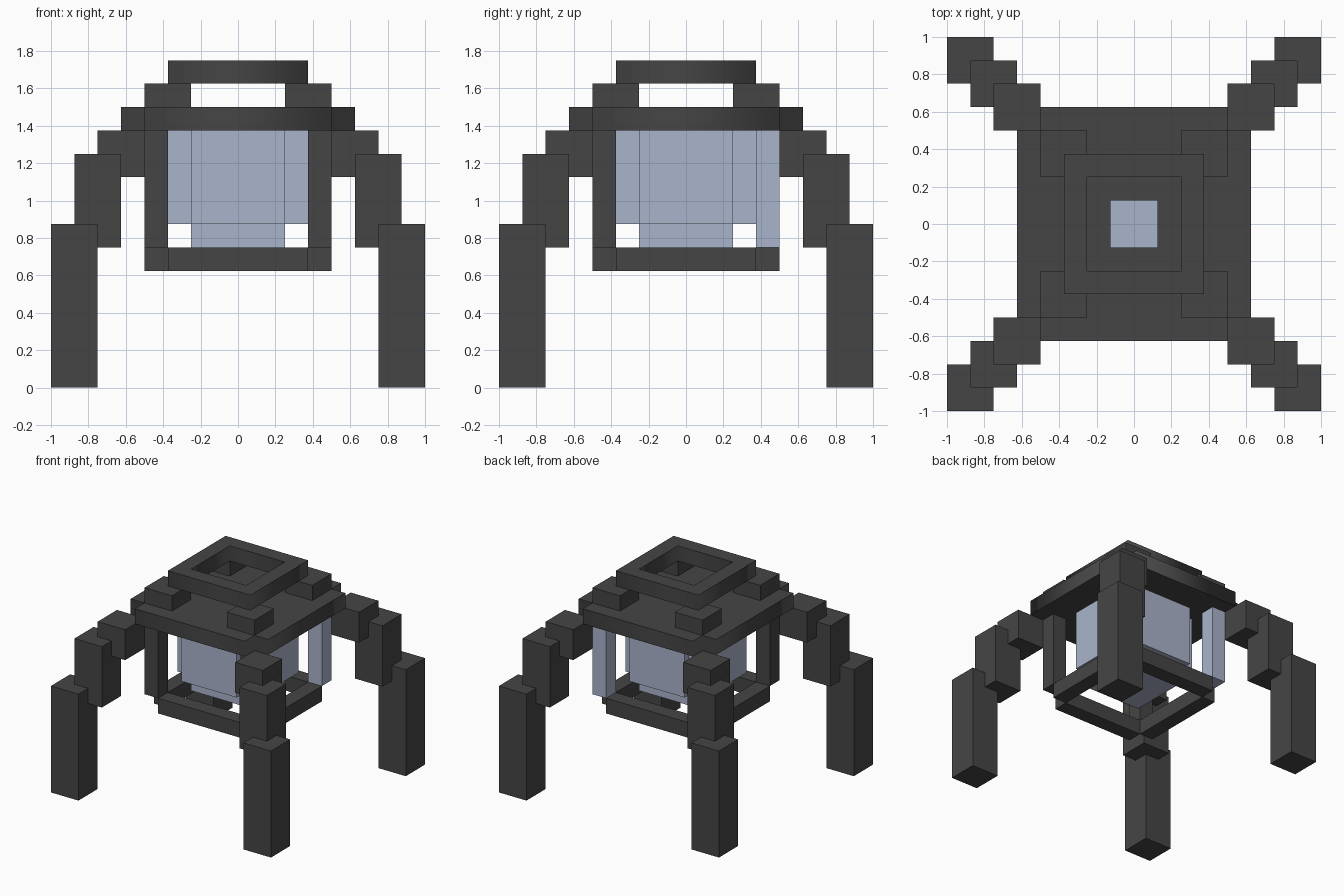
import bpy
import bmesh
from mathutils import Vector

cube = bpy.data.objects.get("Cube")
if cube:
    bpy.data.objects.remove(cube, do_unlink=True)

U = 0.125  # block size
CORNERS = {"front_left": (1, -1), "front_right": (-1, -1),
           "back_left": (1, 1), "back_right": (-1, 1)}


def material(name, rgb):
    m = bpy.data.materials.new(name)
    m.use_nodes = True
    m.diffuse_color = (*rgb, 1)
    m.node_tree.nodes["Principled BSDF"].inputs["Base Color"].default_value = (*rgb, 1)
    return m


charcoal = material("charcoal", (0.060, 0.060, 0.060))
pale_blue = material("pale_blue", (0.402, 0.456, 0.597))


def block(name, lo, hi, mat):
    """Box between two corners, given in block units."""
    lo, hi = Vector(lo) * U, Vector(hi) * U
    bm = bmesh.new()
    bmesh.ops.create_cube(bm, size=1)
    bmesh.ops.scale(bm, vec=hi - lo, verts=bm.verts)
    me = bpy.data.meshes.new(name)
    bm.to_mesh(me)
    bm.free()
    me.materials.append(mat)
    ob = bpy.data.objects.new(name, me)
    ob.location = (lo + hi) / 2
    bpy.context.collection.objects.link(ob)
    return ob


def corner_block(name, side, near, far, z0, z1, mat):
    """Square post between two distances from the centre, on one diagonal."""
    sx, sy = side
    xs, ys = sorted((sx * near, sx * far)), sorted((sy * near, sy * far))
    return block(name, (xs[0], ys[0], z0), (xs[1], ys[1], z1), mat)


def four_sides(name, half, near, far, z0, z1, mat):
    """One bar on each of the four sides."""
    block("front_" + name, (-half, -far, z0), (half, -near, z1), mat)
    block("back_" + name, (-half, near, z0), (half, far, z1), mat)
    block("left_" + name, (near, -half, z0), (far, half, z1), mat)
    block("right_" + name, (-far, -half, z0), (-near, half, z1), mat)


def plate(name, outlines, z0, z1, mat):
    """Flat plate from an outer outline and a hole outline."""
    cu = bpy.data.curves.new(name, "CURVE")
    cu.dimensions = "2D"
    cu.fill_mode = "BOTH"
    cu.extrude = (z1 - z0) * U / 2
    for pts in outlines:
        sp = cu.splines.new("POLY")
        sp.points.add(len(pts) - 1)
        for p, (x, y) in zip(sp.points, pts):
            p.co = (x * U, y * U, 0, 1)
        sp.use_cyclic_u = True
    cu.materials.append(mat)
    ob = bpy.data.objects.new(name, cu)
    ob.location.z = (z0 + z1) * U / 2
    bpy.context.collection.objects.link(ob)
    bpy.ops.object.select_all(action="DESELECT")
    ob.select_set(True)
    bpy.context.view_layer.objects.active = ob
    bpy.ops.object.convert(target="MESH")


def square(r):
    return [(-r, -r), (r, -r), (r, r), (-r, r)]


# Stepped legs, cage posts (the back pair is pale) and roof blocks
for label, side in CORNERS.items():
    corner_block(label + "_lower_leg", side, 6, 8, 0, 7, charcoal)
    corner_block(label + "_middle_leg", side, 5, 7, 6, 10, charcoal)
    corner_block(label + "_upper_leg", side, 4, 6, 9, 11, charcoal)
    post_mat = pale_blue if side[1] > 0 else charcoal
    corner_block(label + "_cage_post", side, 3, 4, 6, 11, post_mat)
    corner_block(label + "_roof_block", side, 2, 4, 12, 13, charcoal)

# Bars around the bottom of the cage
four_sides("bottom_bar", 3, 3, 4, 5, 6, charcoal)

# Roof with notched corners and a centre hole
notched = [(-4, -5), (4, -5), (4, -4), (5, -4), (5, 4), (4, 4),
           (4, 5), (-4, 5), (-4, 4), (-5, 4), (-5, -4), (-4, -4)]
plate("roof", [notched, square(1)], 11, 12, charcoal)

# Raised frame on the roof blocks
plate("top_frame", [square(3), square(2)], 13, 14, charcoal)

# Hanging open tank
four_sides("tank_wall", 2, 2, 3, 7, 11, pale_blue)
block("tank_floor", (-2, -2, 6), (2, 2, 7), pale_blue)
